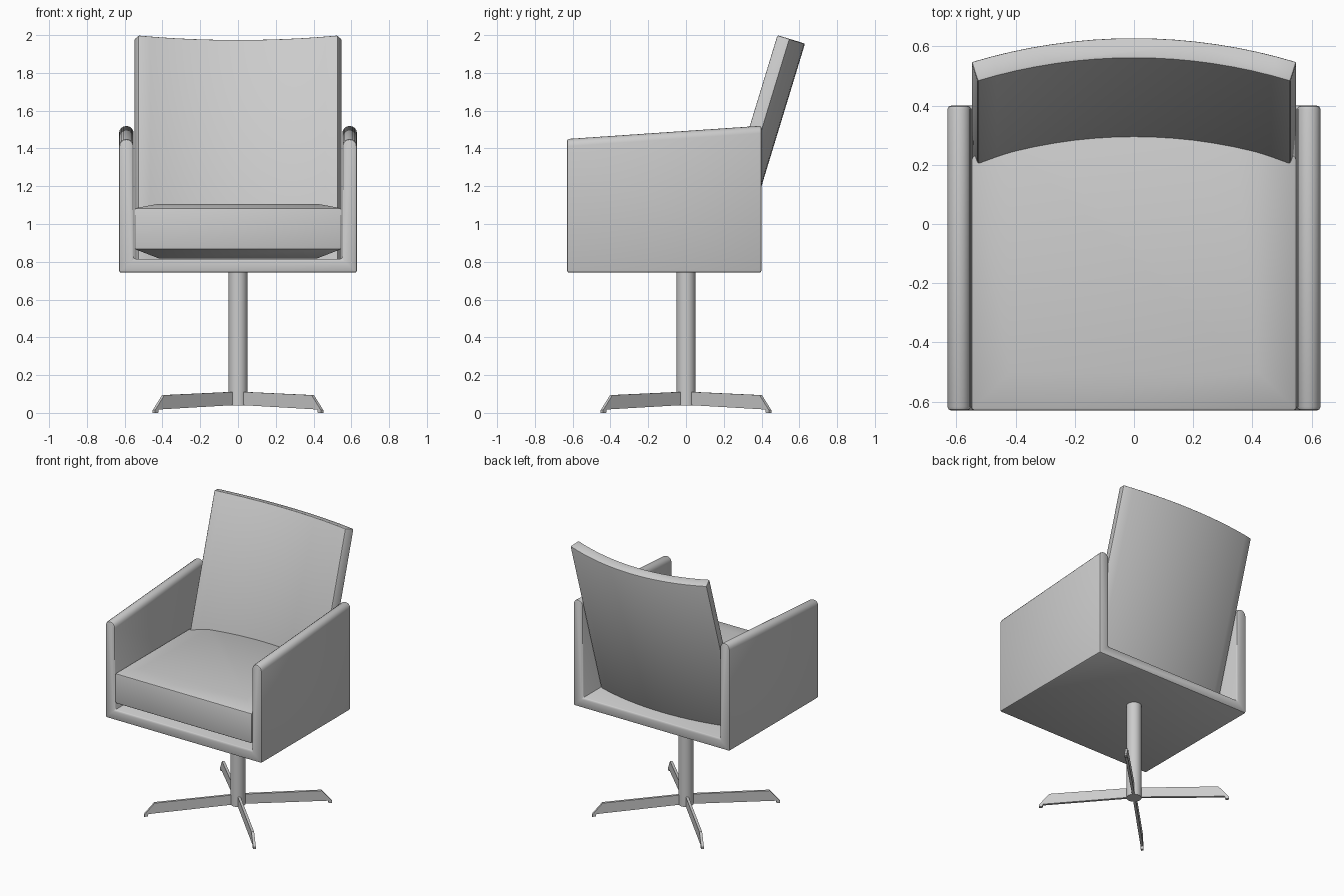
import bpy, bmesh, math
from mathutils import Matrix, Vector

cube = bpy.data.objects.get("Cube")
if cube:
    bpy.data.objects.remove(cube, do_unlink=True)

grey = bpy.data.materials.new("light_grey")
grey.use_nodes = True
COLOUR = (0.6, 0.6, 0.6, 1)
grey.diffuse_color = COLOUR
grey.node_tree.nodes["Principled BSDF"].inputs["Base Color"].default_value = COLOUR


def finish(name, bm, bevel=0.0):
    """Turn a bmesh into a bevelled, smooth-shaded object."""
    bmesh.ops.recalc_face_normals(bm, faces=bm.faces[:])
    mesh = bpy.data.meshes.new(name)
    bm.to_mesh(mesh)
    bm.free()
    mesh.materials.append(grey)
    obj = bpy.data.objects.new(name, mesh)
    bpy.context.collection.objects.link(obj)
    bpy.ops.object.select_all(action='DESELECT')
    obj.select_set(True)
    bpy.context.view_layer.objects.active = obj
    if bevel:
        mod = obj.modifiers.new("soft_edges", 'BEVEL')
        mod.width = bevel
        mod.segments = 2
        mod.limit_method = 'ANGLE'
        mod.angle_limit = math.radians(40)
        bpy.ops.object.modifier_apply(modifier=mod.name)
    bpy.ops.object.shade_smooth_by_angle(angle=math.radians(35))
    return obj


def loft(rings):
    """Closed solid through rings that have equal point counts."""
    bm = bmesh.new()
    loops = [[bm.verts.new(p) for p in ring] for ring in rings]
    for a, b in zip(loops, loops[1:]):
        for i in range(len(a)):
            j = (i + 1) % len(a)
            bm.faces.new((a[i], a[j], b[j], b[i]))
    bm.faces.new(loops[0])
    bm.faces.new(loops[-1])
    return bm


# U-shaped shell: floor and two round-topped arms that rise to the rear
OUTER, INNER, BASE, FLOOR, ARM = 0.63, 0.552, 0.742, 0.815, 1.411
FRONT, REAR, RISE = -0.63, 0.40, 0.07
radius = (OUTER - INNER) / 2
half = [(INNER, FLOOR)]
for i in range(9):
    a = math.pi * (1 - i / 8)
    half.append((INNER + radius + radius * math.cos(a), ARM + radius * math.sin(a)))
half.append((OUTER, BASE))
profile = half + [(-x, z) for x, z in reversed(half)]
shell = [[(x, y, z + (lift if z > 1.2 else 0)) for x, z in profile]
         for y, lift in ((FRONT, 0), (REAR, RISE))]
finish("arm_shell", loft(shell), 0.012)

# Curved, reclined backrest: a thick arc swept down the tilted axis
TILT = math.atan(0.305)
BOW, THICK, LENGTH = 1.822, 0.073, 1.25
SPREAD = math.asin(0.55 / BOW)
STEPS = 16
angles = [SPREAD * (2 * i / STEPS - 1) for i in range(STEPS + 1)]
arc = [(BOW * math.sin(a), BOW * math.cos(a) - BOW) for a in angles]
inside = BOW - THICK
arc += [(inside * math.sin(a), inside * math.cos(a) - BOW) for a in reversed(angles)]
normal = Vector((0, math.cos(TILT), -math.sin(TILT)))
down = Vector((0, -math.sin(TILT), -math.cos(TILT)))
top = Vector((0, 0.63, 1.955))
back = [[top + Vector((x, 0, 0)) + normal * d + down * drop for x, d in arc]
        for drop in (0, LENGTH)]
finish("backrest", loft(back), 0.008)


# Seat cushion: shallow chamfers above and below, rear edge tucked in the backrest
def seat_ring(z, inset):
    w = 0.549 - inset
    centre = 0.59 - math.tan(TILT) * (1.977 - z)
    ring = [(-w, FRONT + inset, z), (w, FRONT + inset, z)]
    for i in range(13):
        x = w * (1 - i / 6)
        ring.append((x, centre - 1.045 * x * x / (2 * inside), z))
    return ring


levels = ((0.818, 0.13), (0.868, 0), (1.083, 0), (1.107, 0.13))
finish("seat_cushion", loft([seat_ring(z, inset) for z, inset in levels]), 0.008)

# Central column
bm = bmesh.new()
bmesh.ops.create_cone(bm, cap_ends=True, segments=32, radius1=0.05, radius2=0.05,
                      depth=0.72, matrix=Matrix.Translation((0, 0, 0.4)))
finish("column", bm)

# Four thin blade legs on the diagonals, each with a small foot at the tip
blade = [(0.02, 0.042), (0.02, 0.112), (0.56, 0.094), (0.63, 0.014),
         (0.63, 0), (0.607, 0), (0.602, 0.018)]
for i, name in enumerate(("back_left", "back_right", "front_right", "front_left")):
    bm = loft([[(r, y, z) for r, z in blade] for y in (-0.009, 0.009)])
    bm.transform(Matrix.Rotation(math.radians(45 + 90 * i), 4, 'Z'))
    finish(name + "_leg", bm)
